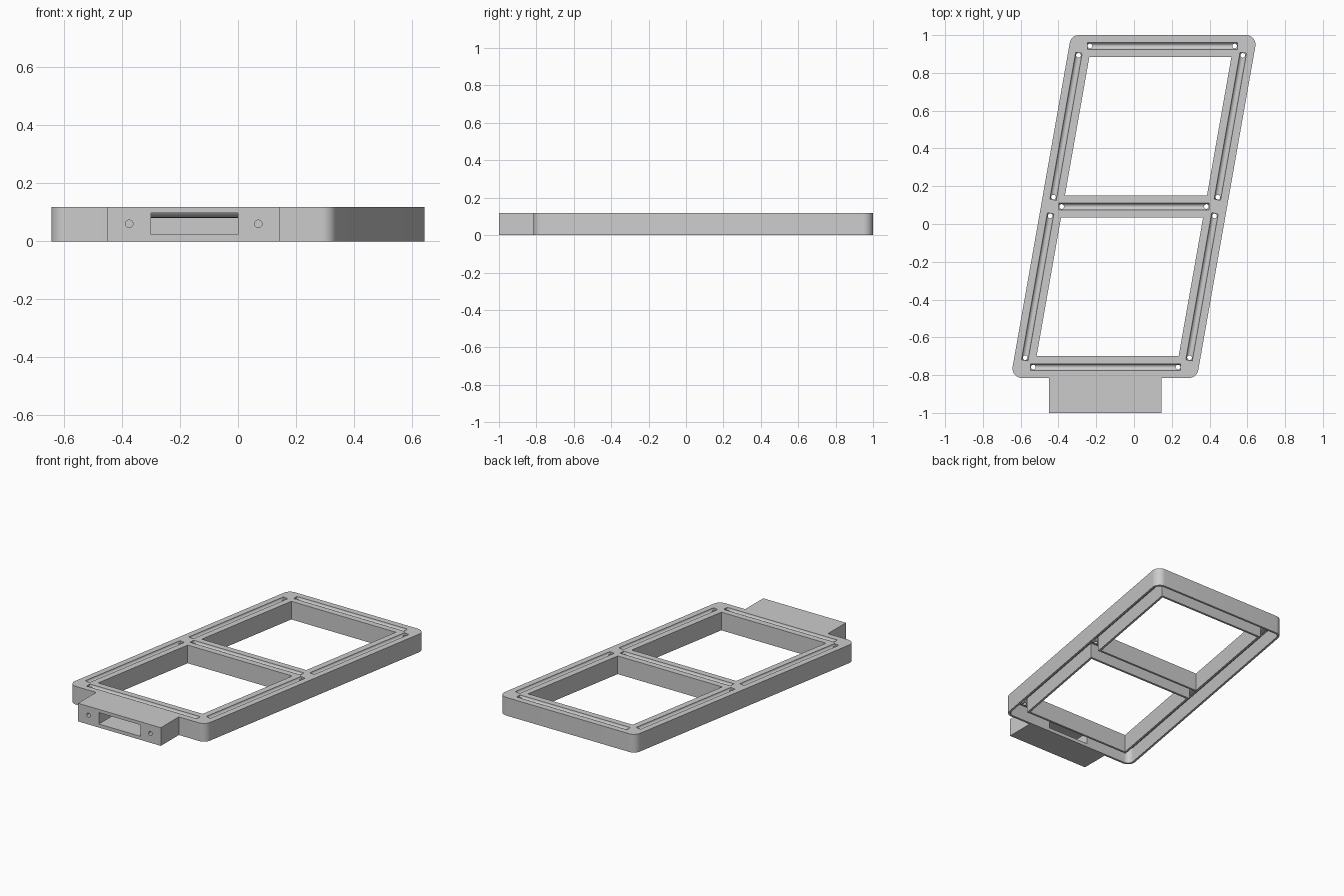
import bpy, bmesh, math
from mathutils import Vector, Matrix

if "Cube" in bpy.data.objects:
    bpy.data.objects.remove(bpy.data.objects["Cube"], do_unlink=True)

SLANT = math.tan(math.radians(10))
MID = 0.0925          # y of the frame's centre
HEIGHT = 0.118
CEILING = 0.098       # underside of the top skin
BAR = 0.115           # width of every bar
WALL = 0.014
HALF_X, HALF_Y = 0.493, 0.9075

grey = bpy.data.materials.new("light grey plastic")
grey.use_nodes = True
grey.diffuse_color = (0.6, 0.6, 0.6, 1)
grey.node_tree.nodes["Principled BSDF"].inputs["Base Color"].default_value = (0.6, 0.6, 0.6, 1)


def slanted(u, v):
    """Point of the upright layout, leaned to the right."""
    return Vector((u + SLANT * v, v + MID))


def slab(hx, y0, y1):
    return [slanted(-hx, y0), slanted(hx, y0), slanted(hx, y1), slanted(-hx, y1)]


def fillet(pts, r, steps=10):
    """Round every corner of a convex counter-clockwise outline."""
    out = []
    for i, p in enumerate(pts):
        a = (pts[i - 1] - p).normalized()
        b = (pts[(i + 1) % len(pts)] - p).normalized()
        half = a.angle(b) / 2
        centre = p + (a + b).normalized() * r / math.sin(half)
        start = p + a * r / math.tan(half) - centre
        turn = math.pi - 2 * half
        for k in range(steps + 1):
            out.append(centre + Matrix.Rotation(turn * k / steps, 2) @ start)
    return out


def add(name, bm):
    bmesh.ops.recalc_face_normals(bm, faces=bm.faces)
    mesh = bpy.data.meshes.new(name)
    bm.to_mesh(mesh)
    bm.free()
    mesh.materials.append(grey)
    ob = bpy.data.objects.new(name, mesh)
    bpy.context.collection.objects.link(ob)
    return ob


def prism(name, pts, z0, z1):
    bm = bmesh.new()
    face = bm.faces.new([bm.verts.new((p[0], p[1], z0)) for p in pts])
    ext = bmesh.ops.extrude_face_region(bm, geom=[face])
    verts = [g for g in ext["geom"] if isinstance(g, bmesh.types.BMVert)]
    bmesh.ops.translate(bm, verts=verts, vec=(0, 0, z1 - z0))
    return add(name, bm)


def box(name, x0, x1, y0, y1, z0, z1):
    return prism(name, [(x0, y0), (x1, y0), (x1, y1), (x0, y1)], z0, z1)


def rod(name, a, b, r, sides=24):
    a, b = Vector(a), Vector(b)
    d = b - a
    mat = Matrix.Translation((a + b) / 2) @ d.to_track_quat("Z", "Y").to_matrix().to_4x4()
    bm = bmesh.new()
    bmesh.ops.create_cone(bm, cap_ends=True, segments=sides, radius1=r, radius2=r,
                          depth=d.length, matrix=mat)
    return add(name, bm)


def combine(target, tool, operation="DIFFERENCE"):
    tool.hide_render = True
    mod = target.modifiers.new("combine", "BOOLEAN")
    mod.operation, mod.solver, mod.object = operation, "EXACT", tool
    bpy.context.view_layer.objects.active = target
    bpy.ops.object.modifier_apply(modifier=mod.name)
    bpy.data.objects.remove(tool, do_unlink=True)


# Seven filament seats: three crossways, four along the sides
seats = [((-0.383, v), (0.383, v)) for v in (-0.85, 0, 0.85)]
for side in (-0.435, 0.435):
    for s in (-1, 1):
        seats.append(((side, s * 0.05), (side, s * 0.8)))
seats = [(slanted(*a), slanted(*b)) for a, b in seats]


def seat_rod(name, a, b, r, extra):
    d = (b - a).normalized() * extra
    return rod(name, (*(a - d), HEIGHT), (*(b + d), HEIGHT), r)


# Frame body with the connector block on its front
frame = prism("frame", fillet(slab(HALF_X, -HALF_Y, HALF_Y), 0.05), 0, HEIGHT)
combine(frame, box("connector_block", -0.45, 0.145, -1, -0.808, 0, HEIGHT), "UNION")

# Hollow underside, leaving window walls and the ribs under the grooves
wall_x = WALL / math.cos(math.atan(SLANT))
hollow = prism("hollow", fillet(slab(HALF_X - wall_x, WALL - HALF_Y, HALF_Y - WALL),
                                0.05 - WALL), -0.05, CEILING)
win_x, win_in, win_out = 0.376, BAR / 2, HALF_Y - BAR
windows = [(-win_out, -win_in), (win_in, win_out)]
for y0, y1 in windows:
    combine(hollow, prism("window_wall", slab(win_x + wall_x, y0 - WALL, y1 + WALL), -0.1, 0.2))
for a, b in seats:
    combine(hollow, seat_rod("groove_rib", a, b, 0.037, 0.018))
combine(frame, hollow)

# Two open windows
for y0, y1 in windows:
    combine(frame, prism("window", slab(win_x, y0, y1), -0.1, 0.2))

# Round-bottomed grooves with a wire hole at each end
for a, b in seats:
    combine(frame, seat_rod("groove", a, b, 0.0175, 0.014))
    for p in (a, b):
        combine(frame, rod("wire_hole", (*p, 0.05), (*p, 0.15), 0.0125, 16))

# Cable tunnel and screw holes in the connector block
combine(frame, box("cable_tunnel", -0.3, 0, -1.05, -0.79, 0.023, 0.097))
for x in (-0.375, 0.07):
    combine(frame, rod("screw_hole", (x, -1.05, 0.06), (x, -0.88, 0.06), 0.013, 20))

bpy.ops.object.select_all(action="DESELECT")
frame.select_set(True)
bpy.context.view_layer.objects.active = frame
bpy.ops.object.shade_smooth_by_angle(angle=math.radians(30))
